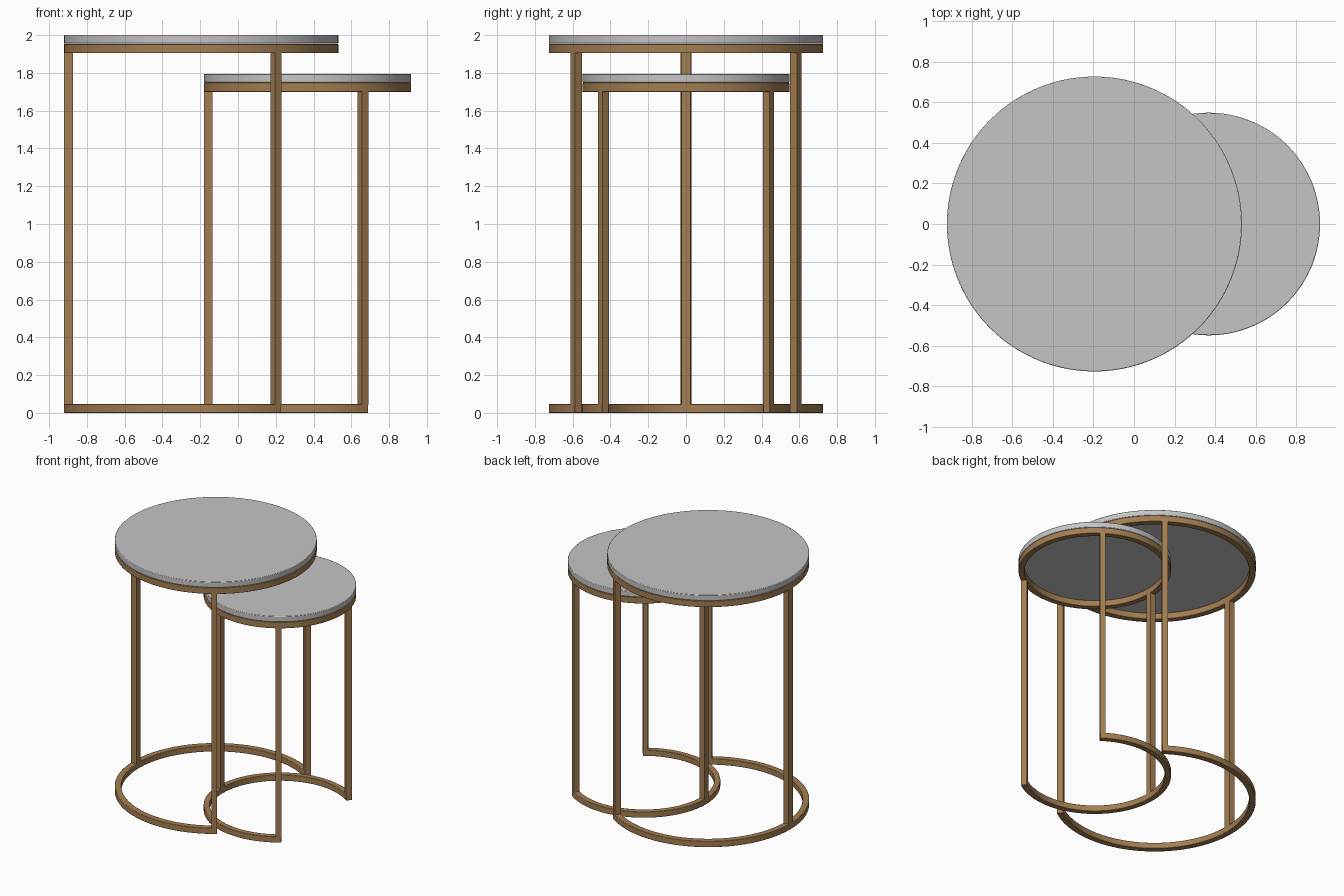
import bpy, bmesh
from math import radians, cos, sin

old = bpy.data.objects.get("Cube")
if old:
    bpy.data.objects.remove(old, do_unlink=True)


def material(name, rgb):
    m = bpy.data.materials.new(name)
    m.use_nodes = True
    m.diffuse_color = (*rgb, 1)
    m.node_tree.nodes["Principled BSDF"].inputs["Base Color"].default_value = (*rgb, 1)
    return m


STONE = material("grey stone", (0.56, 0.56, 0.56))
BRASS = material("brushed brass", (0.37, 0.21, 0.085))


def finish(name, bm, mat, bevel=0.0):
    bmesh.ops.recalc_face_normals(bm, faces=bm.faces)
    mesh = bpy.data.meshes.new(name)
    bm.to_mesh(mesh)
    bm.free()
    mesh.materials.append(mat)
    ob = bpy.data.objects.new(name, mesh)
    bpy.context.collection.objects.link(ob)
    if bevel:
        mod = ob.modifiers.new("soft edge", 'BEVEL')
        mod.width, mod.segments, mod.limit_method = bevel, 2, 'ANGLE'
    bpy.ops.object.select_all(action='DESELECT')
    ob.select_set(True)
    bpy.context.view_layer.objects.active = ob
    bpy.ops.object.shade_smooth_by_angle(angle=radians(35))
    return ob


def curved_bar(name, cx, r_in, r_out, a0, a1, z0, z1, bevel=0.0):
    """Rectangular section swept around a vertical axis, from a0 to a1 degrees."""
    closed = a1 - a0 >= 360
    steps = max(2, round((a1 - a0) / 2.5))
    bm = bmesh.new()
    loops = []
    for i in range(steps if closed else steps + 1):
        a = radians(a0 + (a1 - a0) * i / steps)
        loops.append([bm.verts.new((cx + r * cos(a), r * sin(a), z))
                      for r, z in ((r_in, z0), (r_out, z0), (r_out, z1), (r_in, z1))])
    pairs = list(zip(loops, loops[1:]))
    if closed:
        pairs.append((loops[-1], loops[0]))
    else:
        bm.faces.new(loops[0])
        bm.faces.new(loops[-1])
    for p, q in pairs:
        for k in range(4):
            n = (k + 1) % 4
            bm.faces.new((p[k], p[n], q[n], q[k]))
    return finish(name, bm, BRASS, bevel)


def disc(name, cx, radius, z0, z1):
    bm = bmesh.new()
    bmesh.ops.create_cone(bm, cap_ends=True, segments=144, radius1=radius,
                          radius2=radius, depth=z1 - z0)
    bmesh.ops.translate(bm, verts=bm.verts, vec=(cx, 0, (z0 + z1) / 2))
    return finish(name, bm, STONE, 0.004)


def table(size, cx, radius, bar, height, open_angle, end_span, back_half):
    h = 0.047                                  # height of bars and top
    r_in = radius - bar
    under = height - 2 * h - 0.002
    disc(size + "_table_top", cx, radius, height - h + 0.002, height)
    curved_bar(size + "_top_ring", cx, r_in, radius, 0, 360, under, height - h, 0.003)
    # base is a ring left open towards +x
    curved_bar(size + "_base_ring", cx, r_in, radius, open_angle, 360 - open_angle, 0, h, 0.003)
    # legs follow the ring: one at each open end, one opposite
    legs = {"left_leg": (open_angle, open_angle + end_span),
            "right_leg": (360 - open_angle - end_span, 360 - open_angle),
            "back_leg": (180 - back_half, 180 + back_half)}
    for part, (a0, a1) in legs.items():
        curved_bar(size + "_" + part, cx, r_in, radius, a0, a1, h - 0.004, under + 0.004)


table("large", -0.195, 0.726, 0.047, 2.0, 54.2, 3.2, 2.2)
table("small", 0.368, 0.548, 0.044, 1.795, 54.0, 4.2, 2.6)
